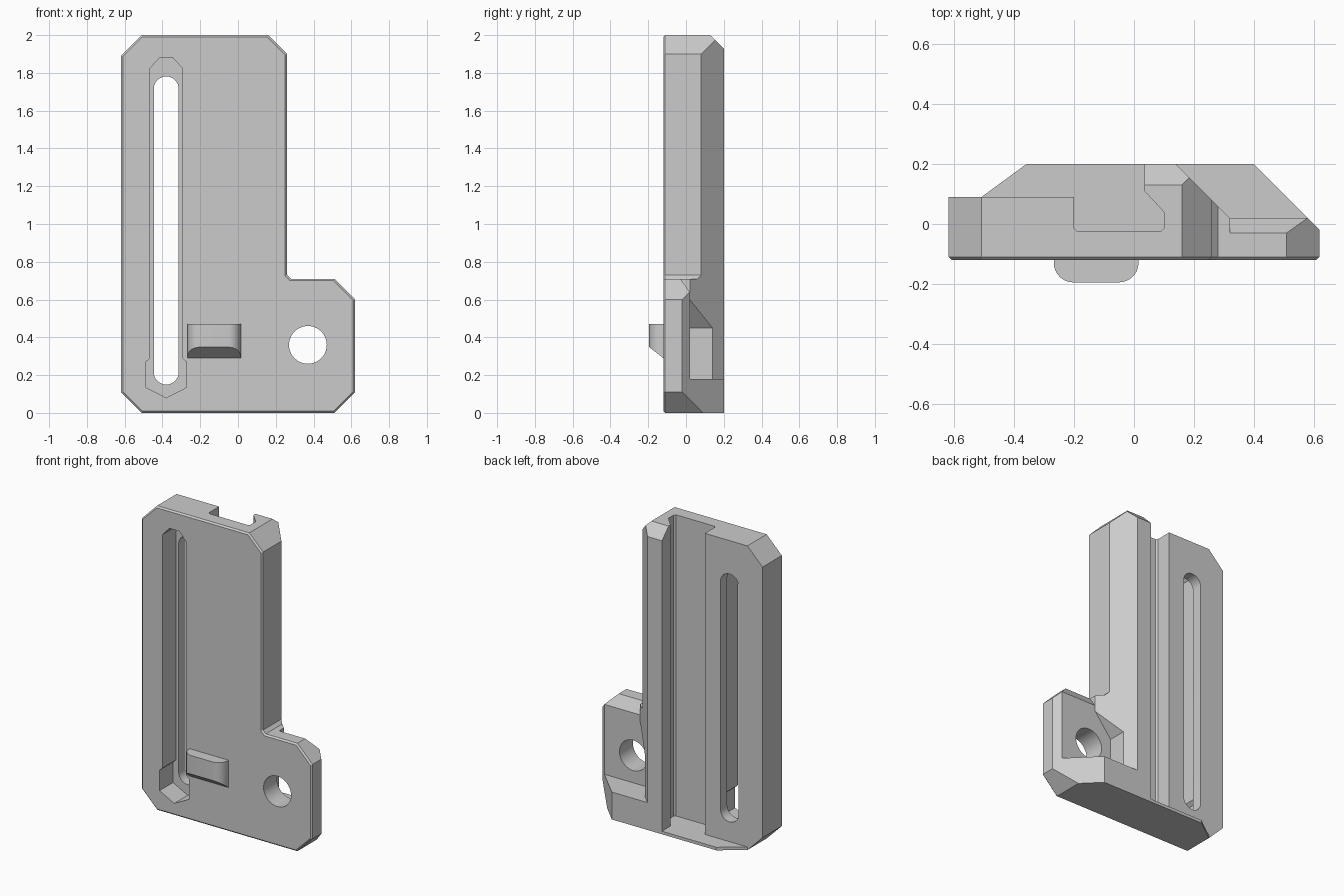
import bpy, bmesh
from math import pi, sin, cos, radians

if "Cube" in bpy.data.objects:
    bpy.data.objects.remove(bpy.data.objects["Cube"], do_unlink=True)

grey = bpy.data.materials.new("plain_grey")
grey.use_nodes = True
grey.diffuse_color = (0.6, 0.6, 0.6, 1)
grey.node_tree.nodes["Principled BSDF"].inputs["Base Color"].default_value = (0.6, 0.6, 0.6, 1)


def prism(name, pts, axis, lo, hi, front_bevel=0):
    """Extrude a closed 2D profile along an axis."""
    place = {"x": lambda a, b, t: (t, a, b),
             "y": lambda a, b, t: (a, t, b),
             "z": lambda a, b, t: (a, b, t)}[axis]
    bm = bmesh.new()
    start = bm.faces.new([bm.verts.new(place(a, b, lo)) for a, b in pts])
    end = bm.faces.new([bm.verts.new(place(a, b, hi)) for a, b in pts])
    n = len(pts)
    s, e = list(start.verts), list(end.verts)
    for i in range(n):
        j = (i + 1) % n
        bm.faces.new((s[i], s[j], e[j], e[i]))
    bmesh.ops.recalc_face_normals(bm, faces=bm.faces)
    if front_bevel:
        bmesh.ops.bevel(bm, geom=list(start.edges), offset=front_bevel,
                        segments=1, affect='EDGES')
    mesh = bpy.data.meshes.new(name)
    bm.to_mesh(mesh)
    bm.free()
    mesh.materials.append(grey)
    ob = bpy.data.objects.new(name, mesh)
    bpy.context.collection.objects.link(ob)
    return ob


def combine(target, other, operation):
    mod = target.modifiers.new("combine", 'BOOLEAN')
    mod.operation, mod.object, mod.solver = operation, other, 'EXACT'
    bpy.context.view_layer.objects.active = target
    bpy.ops.object.modifier_apply(modifier=mod.name)
    bpy.data.objects.remove(other, do_unlink=True)


def arc(cx, cy, r, a0, a1, n):
    return [(cx + r * cos(a0 + (a1 - a0) * i / n), cy + r * sin(a0 + (a1 - a0) * i / n))
            for i in range(n + 1)]


# Plate with dovetail channel and sloped rail, as a plan profile
plan = [(-0.7, -0.3), (0.7, -0.3), (0.7, -0.1), (0.58, 0.02), (0.32, 0.02),
        (0.14, 0.2), (0.035, 0.2), (0.035, 0.11), (0.1, 0.04), (0.1, -0.015),
        (0.09, -0.025), (-0.19, -0.025), (-0.2, -0.015), (-0.2, 0.09), (-0.7, 0.09)]
body = prism("bracket_body", plan, "z", 0, 2.1)

# Foot behind the ear, and thin lip closing the channel
foot = [(0.12, -0.1), (0.7, -0.1), (0.4, 0.2), (0.12, 0.2)]
combine(body, prism("foot", foot, "z", 0, 0.18), 'UNION')
lip = [(-0.51, -0.1), (0.2, -0.1), (0.2, 0.2), (-0.36, 0.2), (-0.51, 0.09)]
combine(body, prism("lip", lip, "z", 0, 0.02), 'UNION')

# Chamfered L outline, with a softened front edge
outline = [(-0.51, 0), (0.51, 0), (0.62, 0.11), (0.62, 0.6), (0.51, 0.71),
           (0.28, 0.71), (0.26, 0.73), (0.26, 1.9), (0.16, 2), (-0.51, 2),
           (-0.62, 1.89), (-0.62, 0.11)]
combine(body, prism("outline", outline, "y", -0.12, 0.4, 0.01), 'INTERSECT')

# Rail top chamfer and ear top chamfer
combine(body, prism("rail_cut", [(0.13, 2), (0.21, 1.92), (0.4, 1.92), (0.4, 2.1), (0.13, 2.1)],
                    "x", -0.8, 0.8), 'DIFFERENCE')
combine(body, prism("ear_cut", [(-0.03, 0.71), (0.03, 0.626), (0.3, 0.626), (0.3, 0.8), (-0.03, 0.8)],
                    "x", 0.32, 0.8), 'DIFFERENCE')

# Pocket and round hole in the ear
pocket = [(0.2, 0.18), (0.8, 0.18), (0.8, 0.6), (0.32, 0.6), (0.2, 0.45)]
combine(body, prism("pocket", pocket, "y", 0.02, 0.4), 'DIFFERENCE')
combine(body, prism("hole", arc(0.37, 0.36, 0.1, 0, 2 * pi, 40)[:-1], "y", -0.4, 0.4),
        'DIFFERENCE')

# Long slot with a keyed recess at the front
slot = arc(-0.38, 1.715, 0.066, 0, pi, 16) + arc(-0.38, 0.216, 0.066, pi, 2 * pi, 16)
combine(body, prism("slot", slot, "y", -0.4, 0.4), 'DIFFERENCE')
half = [(0, 0.08), (0.107, 0.135), (0.107, 0.27), (0.085, 0.29), (0.085, 1.825), (0.035, 1.88)]
key = [(-0.38 + a, b) for a, b in half] + [(-0.38 - a, b) for a, b in reversed(half[1:])]
combine(body, prism("recess", key, "y", -0.4, 0.02), 'DIFFERENCE')

# Rounded front tab with a sloped underside
tab_plan = ([(0.015, -0.1), (-0.268, -0.1)]
            + arc(-0.203, -0.13, 0.065, pi, 1.5 * pi, 8)
            + arc(-0.05, -0.13, 0.065, 1.5 * pi, 2 * pi, 8))
tab = prism("front_tab", tab_plan, "z", 0.28, 0.47)
combine(tab, prism("tab_cut", [(-0.08, 0.26), (-0.12, 0.29), (-0.2, 0.352), (-0.3, 0.43), (-0.3, 0.2),
                               (-0.08, 0.2)], "x", -0.5, 0.3), 'DIFFERENCE')

for ob in (body, tab):
    bpy.ops.object.select_all(action='DESELECT')
    ob.select_set(True)
    bpy.context.view_layer.objects.active = ob
    bpy.ops.object.shade_smooth_by_angle(angle=radians(25))
